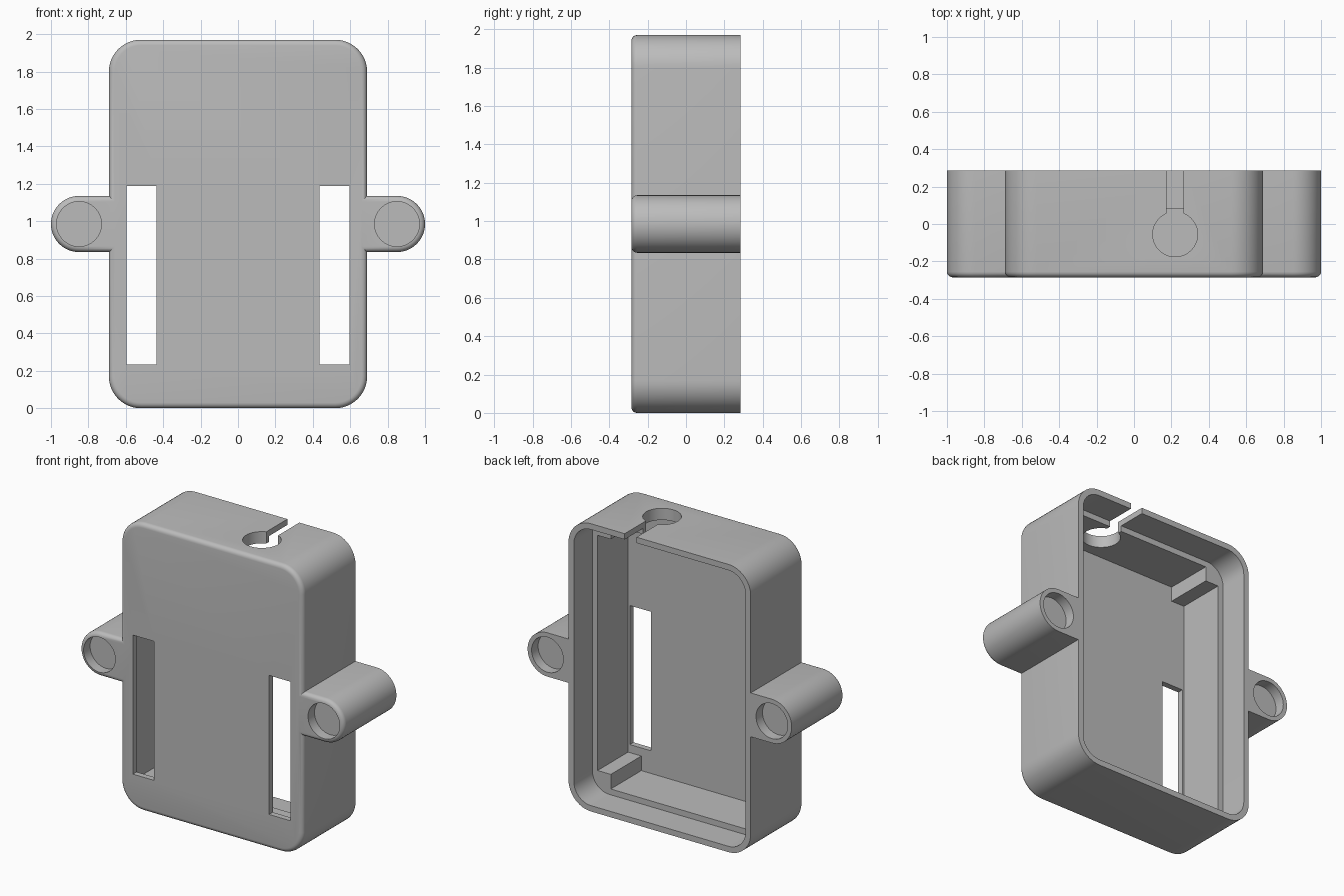
import bpy, bmesh, math
from mathutils import Vector

cube = bpy.data.objects.get("Cube")
if cube:
    bpy.data.objects.remove(cube, do_unlink=True)

W, H, D = 0.69, 1.97, 0.285      # half width, height, half depth
MID = H / 2
WALL, LEDGE = 0.04, 0.08         # rim wall, inset of the inner cavity
EAR_X, EAR_R, MAGNET_R = 0.85, 0.15, 0.12

grey = bpy.data.materials.new("plain grey")
grey.use_nodes = True
grey.diffuse_color = (0.5, 0.5, 0.5, 1)
grey.node_tree.nodes["Principled BSDF"].inputs["Base Color"].default_value = (0.5, 0.5, 0.5, 1)


def arc(cx, cz, r, start, end, steps):
    return [(cx + r * math.cos(math.radians(start + (end - start) * i / steps)),
             cz + r * math.sin(math.radians(start + (end - start) * i / steps)))
            for i in range(steps + 1)]


def prism(name, outline, y0, y1, fillet=0):
    """Extrude an x-z outline from y0 back to y1, optionally rounding the front rim."""
    bm = bmesh.new()
    front = bm.faces.new([bm.verts.new((x, y0, z)) for x, z in outline])
    out = bmesh.ops.extrude_face_region(bm, geom=[front], use_keep_orig=True)
    moved = [g for g in out["geom"] if isinstance(g, bmesh.types.BMVert)]
    bmesh.ops.translate(bm, verts=moved, vec=Vector((0, y1 - y0, 0)))
    bmesh.ops.recalc_face_normals(bm, faces=bm.faces)
    if fillet:
        rim = [e for e in bm.edges if all(abs(v.co.y - y0) < 1e-5 for v in e.verts)]
        bmesh.ops.bevel(bm, geom=rim, offset=fillet, segments=5, profile=0.5,
                        affect='EDGES', clamp_overlap=True)
    mesh = bpy.data.meshes.new(name)
    bm.to_mesh(mesh)
    bm.free()
    ob = bpy.data.objects.new(name, mesh)
    bpy.context.collection.objects.link(ob)
    return ob


def rect(x0, x1, z0, z1):
    return [(x0, z0), (x1, z0), (x1, z1), (x0, z1)]


def rounded_rect(w, z0, z1, r):
    pts = []
    for cx, cz, a in ((w - r, z0 + r, 270), (w - r, z1 - r, 0),
                      (r - w, z1 - r, 90), (r - w, z0 + r, 180)):
        pts += arc(cx, cz, r, a, a + 90, 12)
    return pts


# Shell outline: rounded case with a round-ended ear on each side
R = 0.17
right_half = (arc(W - R, R, R, 270, 360, 12) + [(W, MID - EAR_R)]
              + arc(EAR_X, MID, EAR_R, -90, 90, 28)
              + [(W, MID + EAR_R)] + arc(W - R, H - R, R, 0, 90, 12))
left_half = [(-x, z) for x, z in reversed(right_half)]
case = prism("case", right_half + left_half, -D, D, fillet=0.03)
case.data.materials.append(grey)

cutters = []

# Shallow lid recess, then the deeper cavity that leaves four corner posts
cutters.append(prism("lid_recess_cutter", rounded_rect(W - WALL, WALL, H - WALL, R - WALL),
                     0.085, D + 0.1))
cx, z0, z1, post = W - LEDGE, LEDGE, H - LEDGE, 0.1
quarter = [(cx, z1 - post), (cx - post, z1 - post), (cx - post, z1)]
top = quarter + [(-x, z) for x, z in reversed(quarter)]
cavity = top + [(x, H - z) for x, z in reversed(top)]
cutters.append(prism("cavity_cutter", cavity, -D + 0.04, 0.15))

# Strap slots and magnet pockets on both sides
for side, s in (("left", 1), ("right", -1)):
    xs = sorted((s * 0.435, s * 0.597))
    cutters.append(prism(side + "_slot_cutter", rect(*xs, 0.235, 1.187), -0.4, -0.2))
    circle = arc(s * EAR_X, MID, MAGNET_R, 0, 360, 48)[:-1]
    cutters.append(prism(side + "_front_pocket_cutter", circle, -0.4, -D + 0.07))
    cutters.append(prism(side + "_back_pocket_cutter", circle, D - 0.07, 0.4))

# Keyhole for a cable in the top wall, open to the back
cutters.append(prism("cable_slot_cutter", rect(0.175, 0.265, 1.84, 2.1), -0.055, 0.4))
bpy.ops.mesh.primitive_cylinder_add(vertices=48, radius=0.12, depth=0.26,
                                    location=(0.22, -0.055, 1.97))
hole = bpy.context.object
hole.name = "cable_hole_cutter"
cutters.append(hole)

# Cut everything out of the case
bpy.context.view_layer.objects.active = case
for cutter in cutters:
    mod = case.modifiers.new(cutter.name, 'BOOLEAN')
    mod.operation = 'DIFFERENCE'
    mod.solver = 'EXACT'
    mod.object = cutter
    bpy.ops.object.modifier_apply(modifier=mod.name)
for cutter in cutters:
    bpy.data.objects.remove(cutter, do_unlink=True)

bpy.ops.object.select_all(action='DESELECT')
case.select_set(True)
bpy.ops.object.shade_smooth_by_angle(angle=math.radians(30))
